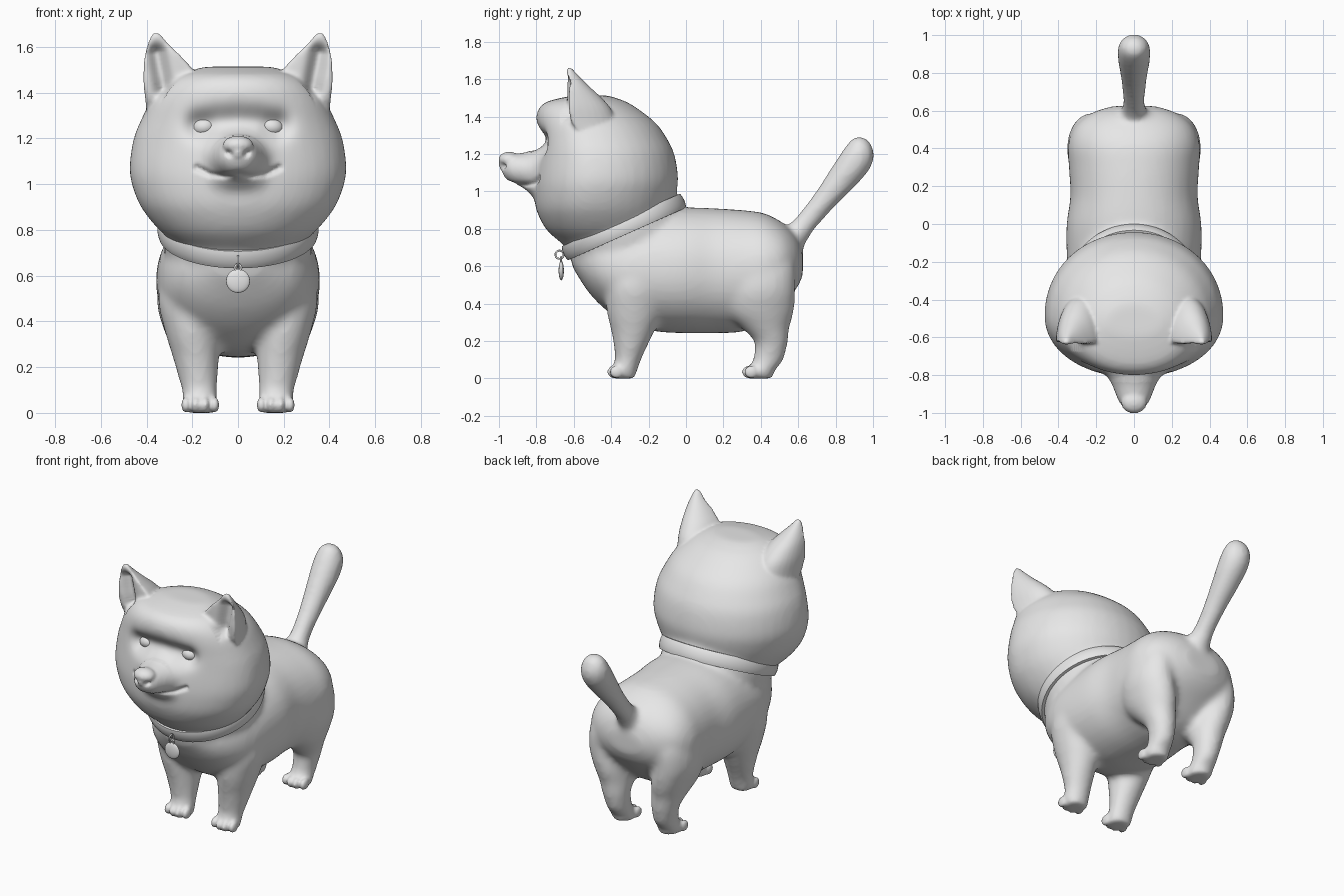
import bpy, bmesh, math
from mathutils import Vector, Matrix

if "Cube" in bpy.data.objects:
    bpy.data.objects.remove(bpy.data.objects["Cube"])

grey = bpy.data.materials.new("plain_grey")
grey.use_nodes = True
grey.diffuse_color = (0.8, 0.8, 0.8, 1)
grey.node_tree.nodes["Principled BSDF"].inputs["Base Color"].default_value = (0.8, 0.8, 0.8, 1)


def finish(bm, name):
    bmesh.ops.recalc_face_normals(bm, faces=bm.faces)
    mesh = bpy.data.meshes.new(name)
    bm.to_mesh(mesh)
    bm.free()
    mesh.materials.append(grey)
    mesh.shade_smooth()
    ob = bpy.data.objects.new(name, mesh)
    bpy.context.collection.objects.link(ob)
    return ob


def spline(rows, steps=4):
    """Smoothly interpolate rows of section values."""
    out = []
    for i in range(len(rows) - 1):
        a, b, c, d = (rows[max(0, min(len(rows) - 1, i + k))] for k in (-1, 0, 1, 2))
        for k in range(steps):
            t = k / steps
            out.append([q + t * ((r - p) / 2 + t * (p - 2.5 * q + 2 * r - s / 2
                        + t * (1.5 * (q - r) + (s - p) / 2)))
                        for p, q, r, s in zip(a, b, c, d)])
    return out + [rows[-1]]


def loft(bm, rows, point, sides=40, power=1.0):
    """Skin closed sections; point(row, cos, sin) places each corner."""
    rings = []
    for row in spline(rows):
        ring = []
        for i in range(sides):
            a = math.tau * i / sides
            c, s = (math.copysign(abs(f) ** power, f) for f in (math.cos(a), math.sin(a)))
            ring.append(bm.verts.new(point(row, c, s)))
        rings.append(ring)
    for lo, hi in zip(rings, rings[1:]):
        for i in range(sides):
            j = (i + 1) % sides
            bm.faces.new((lo[i], lo[j], hi[j], hi[i]))
    bm.faces.new(rings[0][::-1])
    bm.faces.new(rings[-1])


def ball(bm, centre, radii, tilt=0):
    m = Matrix.Translation(centre) @ Matrix.Rotation(tilt, 4, 'Y') @ Matrix.Diagonal((*radii, 1))
    bmesh.ops.create_uvsphere(bm, u_segments=32, v_segments=20, radius=1, matrix=m)


def fuse(bm, name, voxel, smoothing):
    """Blend overlapping solids into a single skin."""
    ob = finish(bm, name)
    rm = ob.modifiers.new("blend", 'REMESH')
    rm.mode, rm.voxel_size = 'VOXEL', voxel
    sm = ob.modifiers.new("soften", 'SMOOTH')
    sm.factor, sm.iterations = 0.5, smoothing
    deps = bpy.context.evaluated_depsgraph_get()
    mesh = bpy.data.meshes.new_from_object(ob.evaluated_get(deps))
    bpy.data.objects.remove(ob)
    out = bmesh.new()
    out.from_mesh(mesh)
    bpy.data.meshes.remove(mesh)
    return out


# Torso: y, bottom, top, half width
bm = bmesh.new()
loft(bm, [(-.61, .60, .70, .10), (-.52, .46, .78, .24), (-.42, .36, .83, .31),
          (-.30, .285, .87, .345), (-.15, .25, .90, .357), (0, .242, .914, .357),
          (.15, .242, .91, .337), (.3, .25, .90, .345), (.42, .30, .883, .35),
          (.52, .40, .83, .31), (.59, .48, .76, .22), (.625, .55, .68, .11)],
     lambda r, c, s: (r[3] * c, r[0], (r[1] + r[2]) / 2 + (r[2] - r[1]) / 2 * s), power=.94)

# Neck: slanted plug filling the collar; offset along the neck, radius
slant = Matrix.Translation((0, -.332, .81)) @ Matrix.Rotation(math.radians(24), 4, 'X')
loft(bm, [(-.14, .31), (-.06, .328), (.04, .328), (.12, .30)],
     lambda r, c, s: slant @ Vector((r[1] * c, r[1] * s, r[0])))

# Head: z, front, back, half width; widest a little ahead of the middle
loft(bm, [(.69, -.62, -.30, .18), (.735, -.68, -.18, .26), (.80, -.75, -.11, .345),
          (.90, -.80, -.075, .425), (1.0, -.812, -.05, .465), (1.08, -.81, -.042, .475),
          (1.2, -.80, -.062, .457), (1.28, -.80, -.10, .425), (1.36, -.803, -.155, .385),
          (1.43, -.795, -.24, .325), (1.48, -.745, -.32, .255), (1.514, -.60, -.42, .15)],
     lambda r, c, s: (r[3] * c, .58 * r[1] + .42 * r[2]
                      + (r[2] - r[1]) * (.58 if s > 0 else .42) * s, r[0]), power=.97)

# Muzzle: y, centre z, half width, half height; then the chin
loft(bm, [(-.70, 1.11, .21, .14), (-.78, 1.11, .165, .125), (-.83, 1.11, .128, .108),
          (-.88, 1.115, .107, .091), (-.93, 1.12, .088, .081), (-.965, 1.125, .066, .06),
          (-.985, 1.13, .035, .035)],
     lambda r, c, s: (r[2] * c, r[0], r[1] + r[3] * s))
ball(bm, (0, -.775, 1.02), (.14, .08, .05))

# Tail: y, z, radius
loft(bm, [(.55, .72, .08), (.63, .82, .06), (.73, .94, .064), (.82, 1.05, .078),
          (.89, 1.14, .088), (.928, 1.198, .086), (.95, 1.246, .07), (.963, 1.28, .032)],
     lambda r, c, s: (r[2] * c, r[0] - .8 * r[2] * s, r[1] + .6 * r[2] * s), sides=24)

# Legs: z, centre x, centre y, half width, half depth
front = [(0, .163, -.335, .072, .068), (.04, .165, -.335, .078, .075),
         (.09, .167, -.313, .077, .07), (.15, .174, -.30, .086, .083),
         (.25, .185, -.285, .103, .115), (.36, .203, -.277, .118, .147),
         (.50, .22, -.27, .13, .155), (.65, .2, -.25, .12, .14)]
hind = [(0, .163, .39, .072, .08), (.04, .165, .39, .078, .083), (.08, .165, .43, .07, .08),
        (.13, .168, .447, .072, .085), (.2, .175, .455, .083, .091), (.27, .185, .425, .10, .128),
        (.36, .203, .393, .12, .185), (.48, .227, .395, .128, .19),
        (.62, .22, .41, .115, .17), (.75, .18, .42, .08, .1)]
for side in (-1, 1):
    for rows in (front, hind):
        loft(bm, rows, lambda r, c, s: (side * (r[1] + r[3] * c), r[2] + r[4] * s, r[0]), sides=28)
bm = fuse(bm, "rough_body", .02, 7)

# Nose
ball(bm, (0, -.945, 1.17), (.068, .058, .042))
ball(bm, (0, -.95, 1.14), (.045, .05, .04))

# Ears: z, inner x, outer x, front, back
ear = [(1.26, .17, .395, -.52, -.35), (1.36, .16, .405, -.60, -.37), (1.44, .165, .413, -.62, -.40),
       (1.50, .195, .413, -.625, -.45), (1.56, .25, .408, -.63, -.515),
       (1.62, .31, .392, -.635, -.575), (1.66, .342, .375, -.638, -.61)]
for side in (-1, 1):
    loft(bm, ear, lambda r, c, s: (side * ((r[1] + r[2]) / 2 + (r[2] - r[1]) / 2 * c),
                                   r[3] + (r[4] - r[3]) * (s if s > 0 else .06 * s), r[0]), sides=32)
    # Toes
    for y in (-.372, .348):
        for k in range(4):
            x = .102 + .042 * k
            ball(bm, (side * x, y - (.012 if k in (1, 2) else 0), .035), (.02, .038, .035))
bm = fuse(bm, "fine_body", .01, 4)


# Carve the face: path of (x, z), radius, depth, y limits
def carve(path, radius, depth, y_min, y_max):
    pts = [Vector(p) for p in path]
    pts = [a.lerp(b, k / 8) for a, b in zip(pts, pts[1:]) for k in range(9)]
    for v in bm.verts:
        if y_min < v.co.y < y_max and v.normal.y < -.1:
            p = Vector((abs(v.co.x), v.co.z))
            if abs(p.y - pts[0].y) < .5:
                d = min((p - q).length for q in pts) / radius
                if d < 3:
                    v.co.y += depth * math.exp(-d * d)


bm.normal_update()
carve([(0, 1.28), (.09, 1.275), (.17, 1.26)], .062, .05, -.83, -.6)     # brow hollow
carve([(.15, 1.255), (.16, 1.255)], .05, .015, -.83, -.6)               # eye sockets
carve([(.325, 1.42), (.355, 1.57)], .036, .055, -.67, -.56)             # inner ears
carve([(0, 1.046), (.06, 1.036), (.12, 1.044), (.18, 1.072)], .012, .02, -1, -.7)  # mouth
carve([(.034, 1.132), (.042, 1.137)], .011, .022, -1.1, -.9)            # nostrils
finish(bm, "body")

# Eyes
for side, name in ((1, "left_eye"), (-1, "right_eye")):
    bm = bmesh.new()
    ball(bm, (side * .148, -.692, 1.25), (.054, .05, .042), side * .12)
    finish(bm, name)

# Collar: a flattened band tilted around the neck
bpy.ops.mesh.primitive_torus_add(major_segments=80, minor_segments=24, major_radius=.328, minor_radius=.025)
collar = bpy.context.object
collar.name = "collar"
for v in collar.data.vertices:
    v.co.z = max(-.041, min(.041, v.co.z * 2.3))
collar.location = (0, -.332, .81)
collar.rotation_euler.x = math.radians(24)
collar.data.materials.append(grey)
bpy.ops.object.shade_smooth_by_angle()

# Tag and its rings
bm = bmesh.new()
ball(bm, (0, -.667, .577), (.052, .014, .052))
finish(bm, "tag")
for name, y, z, radius, turn in (("tag_ring", -.676, .662, .022, (0, math.pi / 2, 0)),
                                 ("tag_loop", -.668, .635, .014, (math.pi / 2, 0, 0))):
    bpy.ops.mesh.primitive_torus_add(major_segments=24, minor_segments=10, major_radius=radius,
                                     minor_radius=.005, location=(0, y, z), rotation=turn)
    ring = bpy.context.object
    ring.name = name
    ring.data.materials.append(grey)
    bpy.ops.object.shade_smooth_by_angle(angle=math.pi)
